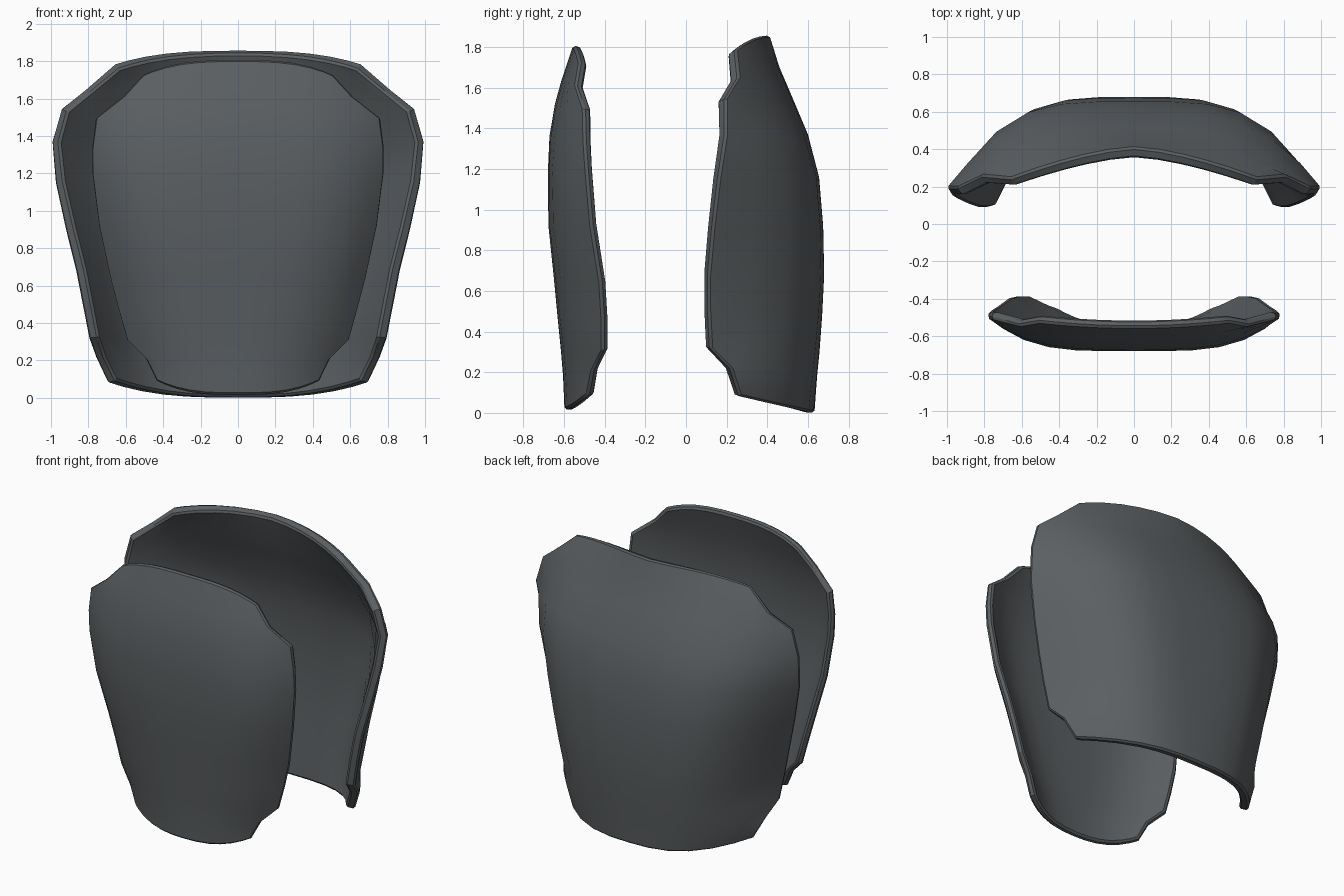
import bpy, bmesh

steel = bpy.data.materials.new("dark steel")
steel.diffuse_color = (0.105, 0.115, 0.122, 1)

# Column positions as fractions of each row's half width
HALF = [0.2, 0.4, 0.58, 0.75, 0.89, 1.0]
COLS = [-u for u in reversed(HALF)] + [0.0] + HALF


def plate(name, rows, thickness, outward):
    """Curved armour plate. Each row: edge x, y, z, centre y, z, roundness."""
    bm = bmesh.new()
    grid = []
    for ex, ey, ez, cy, cz, p in rows:
        grid.append([bm.verts.new((ex * u,
                                   cy + (ey - cy) * abs(u) ** p,
                                   cz + (ez - cz) * abs(u) ** 3)) for u in COLS])
    for a, b in zip(grid, grid[1:]):
        for i in range(len(COLS) - 1):
            bm.faces.new((a[i], a[i + 1], b[i + 1], b[i]))
    # Normals point away from the wearer
    bm.normal_update()
    if sum(f.normal.y for f in bm.faces) * outward < 0:
        bmesh.ops.reverse_faces(bm, faces=bm.faces[:])
    me = bpy.data.meshes.new(name)
    bm.to_mesh(me)
    bm.free()
    me.materials.append(steel)
    ob = bpy.data.objects.new(name, me)
    bpy.context.collection.objects.link(ob)

    # Thickness inward, then a narrow chamfer along the rim
    sol = ob.modifiers.new("thickness", 'SOLIDIFY')
    sol.thickness = thickness
    sol.offset = -1
    bev = ob.modifiers.new("rim chamfer", 'BEVEL')
    bev.width = 0.012
    bev.segments = 1
    bev.limit_method = 'ANGLE'
    bev.angle_limit = 1.05
    bpy.context.view_layer.objects.active = ob
    ob.select_set(True)
    for m in ("thickness", "rim chamfer"):
        bpy.ops.object.modifier_apply(modifier=m)
    bpy.ops.object.shade_smooth_by_angle(angle=0.52)
    ob.select_set(False)
    return ob


# Back plate, top to bottom
plate("back_plate", [
    (0.66, 0.245, 1.79, 0.41, 1.86, 1.5),
    (0.82, 0.26, 1.65, 0.46, 1.70, 2.0),
    (0.95, 0.195, 1.545, 0.52, 1.56, 2.5),
    (1.00, 0.195, 1.37, 0.60, 1.37, 3.3),
    (0.98, 0.16, 1.15, 0.655, 1.16, 3.9),
    (0.925, 0.13, 0.90, 0.675, 0.92, 4.0),
    (0.87, 0.11, 0.68, 0.68, 0.68, 4.0),
    (0.835, 0.11, 0.50, 0.67, 0.48, 3.8),
    (0.80, 0.12, 0.32, 0.657, 0.30, 3.5),
    (0.765, 0.22, 0.22, 0.645, 0.18, 3.2),
    (0.70, 0.265, 0.08, 0.632, 0.0, 2.8),
], 0.06, 1)

# Breast plate, top to bottom
plate("breast_plate", [
    (0.51, -0.525, 1.73, -0.555, 1.81, 2.0),
    (0.62, -0.545, 1.61, -0.612, 1.64, 2.5),
    (0.765, -0.505, 1.495, -0.645, 1.52, 3.0),
    (0.785, -0.50, 1.34, -0.672, 1.36, 3.5),
    (0.785, -0.49, 1.20, -0.68, 1.18, 4.0),
    (0.75, -0.465, 0.92, -0.677, 0.92, 4.0),
    (0.69, -0.42, 0.64, -0.65, 0.66, 3.6),
    (0.645, -0.41, 0.47, -0.632, 0.47, 3.3),
    (0.60, -0.41, 0.31, -0.615, 0.30, 3.0),
    (0.50, -0.46, 0.21, -0.605, 0.18, 2.6),
    (0.44, -0.485, 0.09, -0.598, 0.015, 2.3),
], 0.045, -1)
